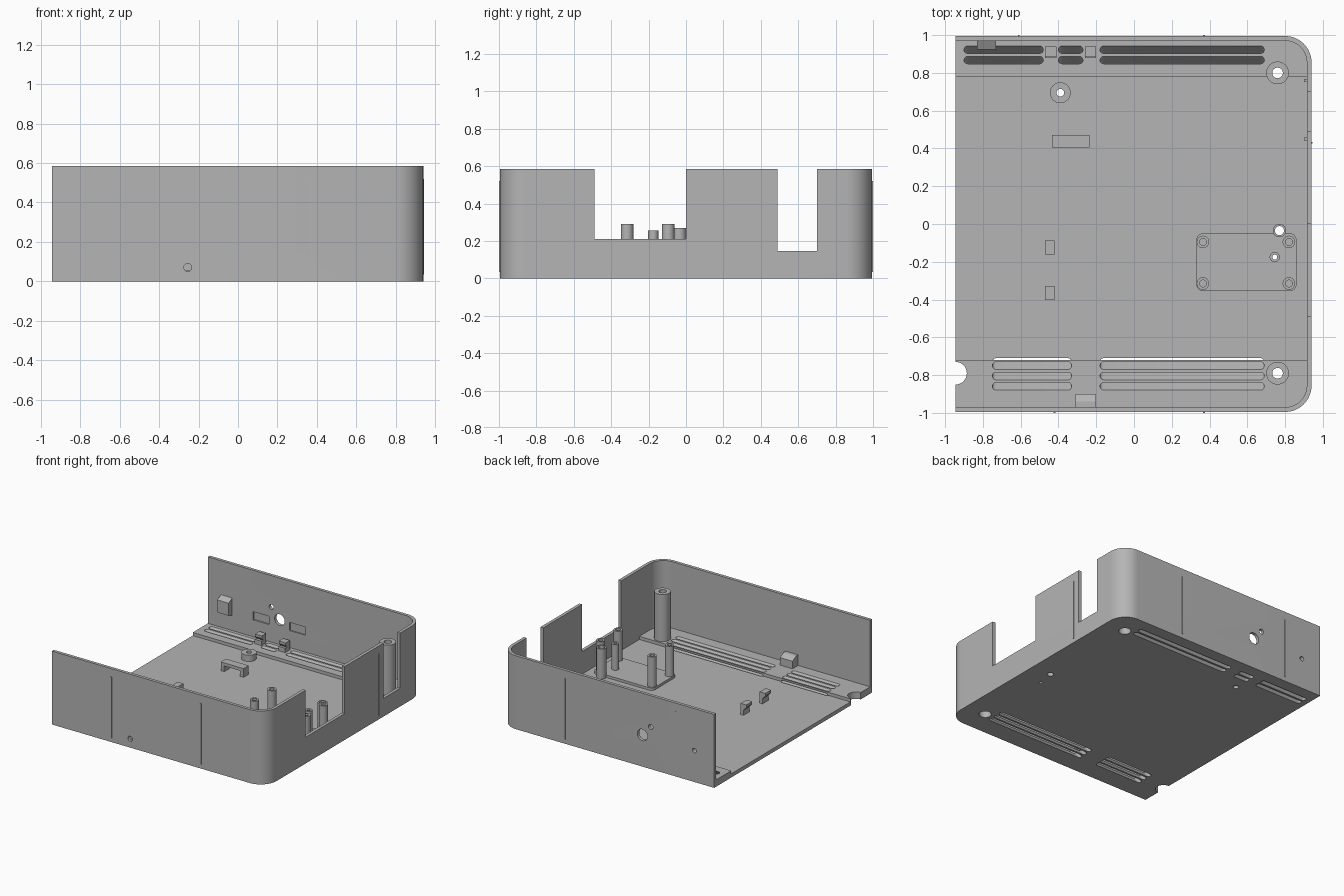
import bpy, bmesh
from math import sin, cos, pi

cube = bpy.data.objects.get("Cube")
if cube:
    bpy.data.objects.remove(cube, do_unlink=True)

grey = bpy.data.materials.new("plain grey")
grey.use_nodes = True
GREY = (0.46, 0.46, 0.46, 1)
grey.diffuse_color = GREY
grey.node_tree.nodes["Principled BSDF"].inputs["Base Color"].default_value = GREY

X0, X1, Y, H = -0.945, 0.94, 0.995, 0.585   # case outline
WALL, FLOOR, STRIP = 0.025, 0.03, 0.055


def prism(name, pts, z0, z1, shear=0, axis="z"):
    """Extrude an outline along z, or a (y, z) outline along x."""
    bm = bmesh.new()
    place = (lambda p, t, s: (p[0], p[1] + s, t)) if axis == "z" else (lambda p, t, s: (t, p[0], p[1]))
    low = [bm.verts.new(place(p, z0, 0)) for p in pts]
    top = [bm.verts.new(place(p, z1, shear)) for p in pts]
    bm.faces.new(low)
    bm.faces.new(top)
    for i in range(len(pts)):
        j = (i + 1) % len(pts)
        bm.faces.new((low[i], low[j], top[j], top[i]))
    bmesh.ops.recalc_face_normals(bm, faces=bm.faces)
    mesh = bpy.data.meshes.new(name)
    bm.to_mesh(mesh)
    bm.free()
    mesh.materials.append(grey)
    ob = bpy.data.objects.new(name, mesh)
    bpy.context.collection.objects.link(ob)
    return ob


def box(name, x0, x1, y0, y1, z0, z1):
    return prism(name, [(x0, y0), (x1, y0), (x1, y1), (x0, y1)], z0, z1)


def arc(x, y, r, a0, a1, n):
    return [(x + r * cos(a0 + (a1 - a0) * i / n), y + r * sin(a0 + (a1 - a0) * i / n)) for i in range(n + 1)]


def rod(name, x, y, r, z0, z1):
    return prism(name, arc(x, y, r, 0, 2 * pi, 32)[:-1], z0, z1)


def rod_y(name, x, z, r, y0, y1):
    ob = rod(name, x, -z, r, y0, y1)
    for v in ob.data.vertices:
        v.co = (v.co.x, v.co.z, -v.co.y)
    return ob


def slot(x0, x1, y, r, z0, z1, shear):
    pts = arc(x1 - r, y, r, -pi / 2, pi / 2, 8) + arc(x0 + r, y, r, pi / 2, 1.5 * pi, 8)
    return prism("slot_cutter", pts, z0, z1, shear)


def rounded_rect(x0, x1, y0, y1, r):
    return (arc(x1 - r, y0 + r, r, -pi / 2, 0, 12) + arc(x1 - r, y1 - r, r, 0, pi / 2, 12)
            + arc(x0 + r, y1 - r, r, pi / 2, pi, 12) + arc(x0 + r, y0 + r, r, pi, 1.5 * pi, 12))


def case_outline(x0, inset, r):
    x, y = X1 - inset, Y - inset
    return ([(x0, -y)] + arc(x - r, -y + r, r, -pi / 2, 0, 16)
            + arc(x - r, y - r, r, 0, pi / 2, 16) + [(x0, y)])


def cut(parts, cutters):
    for ob in parts:
        for c in cutters:
            m = ob.modifiers.new("cut", "BOOLEAN")
            m.operation, m.solver, m.object = "DIFFERENCE", "EXACT", c
    dg = bpy.context.evaluated_depsgraph_get()
    for ob in parts:
        mesh = bpy.data.meshes.new_from_object(ob.evaluated_get(dg))
        ob.modifiers.clear()
        ob.data = mesh
    for c in cutters:
        bpy.data.objects.remove(c, do_unlink=True)


# Open tray with rounded corners, and the raised vent strips
shell = prism("case_shell", case_outline(X0, 0, 0.14), 0, H)
cavity = prism("cavity_cutter", case_outline(-1.5, WALL, 0.115), FLOOR, 1)
notches = [box("notch_cutter", 0.85, 1.1, -0.49, 0, 0.21, 1),
           box("notch_cutter", 0.85, 1.1, 0.49, 0.70, 0.145, 1)]
cut([shell], [cavity] + notches)


def strip_outline(y_in, side):
    r = 0.115
    x, y = X1 - WALL + 0.005, Y - WALL + 0.005
    pts = [(X0, y_in), (x, y_in)] + arc(x - r, y - r, r, 0, pi / 2, 12) + [(X0, y)]
    return [(px, py * side) for px, py in pts]


back_strip = prism("back_vent_strip", strip_outline(0.78, 1), 0.02, STRIP)
front_strip = prism("front_vent_strip", strip_outline(0.72, -1), 0.02, STRIP)

# Slanted vent slots and the cable notch
z0, z1, lean = -0.02, 0.08, 0.08
drop = lean * (STRIP - z0) / (z1 - z0)
back_slots = [slot(a, b, y - drop, 0.02, z0, z1, lean) for y in (0.923, 0.868)
              for a, b in ((-0.9, -0.48), (-0.4, -0.27), (-0.18, 0.69))]
front_slots = [slot(a, b, y + drop, 0.02, z0, z1, -lean) for y in (-0.75, -0.805, -0.86)
               for a, b in ((-0.75, -0.33), (-0.18, 0.69))]
cut([shell, back_strip], back_slots)
cut([shell, front_strip], front_slots + [rod("cable_cutter", X0, -0.79, 0.06, -0.1, 0.2)])

# Tall screw posts with counterbored holes from below
for name, y, strip in (("back_screw_post", 0.8, back_strip), ("front_screw_post", -0.79, front_strip)):
    post = rod(name, 0.76, y, 0.06, 0.02, 0.43)
    cut([shell, strip, post], [rod("bore", 0.76, y, 0.028, -0.1, 0.6), rod("counterbore", 0.76, y, 0.045, -0.1, 0.3)])

# Short posts with through holes
for name, x, y, r, hole, top in (("low_round_boss", -0.39, 0.695, 0.055, 0.02, 0.08),
                                 ("guide_post", 0.77, -0.035, 0.035, 0.024, 0.27),
                                 ("button_post", 0.745, -0.175, 0.027, 0.013, 0.255)):
    post = rod(name, x, y, r, 0.02, top)
    cut([shell, post], [rod("bore", x, y, hole, -0.1, 0.6)])

# Circuit board platform and its four standoffs
platform = prism("board_platform", rounded_rect(0.33, 0.86, -0.355, -0.05, 0.035), 0.02, 0.05)
cut([platform], [rod("bore", 0.745, -0.175, 0.013, -0.1, 0.6), rod("bore", 0.77, -0.035, 0.024, -0.1, 0.6)])
for x in (0.365, 0.82):
    for y in (-0.095, -0.315):
        post = rod("board_standoff", x, y, 0.033, 0.04, 0.29)
        cut([post], [rod("bore", x, y, 0.018, 0.1, 0.6)])

# Blocks behind the front and back holes
front_block = prism("front_hole_block", [(-0.98, 0.03), (-0.9, 0.03), (-0.9, 0.115), (-0.94, 0.14), (-0.98, 0.14)],
                    -0.31, -0.2, axis="x")
back_block = prism("back_hole_block", [(0.98, 0.17), (0.925, 0.19), (0.925, 0.29), (0.98, 0.32)],
                   -0.83, -0.73, axis="x")
cut([shell, front_block], [rod_y("bore", -0.255, 0.07, 0.02, -1.1, -0.93)])
cut([shell, back_block], [rod_y("bore", -0.77, 0.25, 0.018, 0.95, 1.1)])

# Back wall openings and inner recesses
cut([shell], [rod_y("bore", -0.312, 0.252, 0.045, 0.9, 1.1), rod_y("bore", -0.385, 0.335, 0.02, 0.9, 1.1),
              box("recess", -0.545, -0.405, 0.9, 0.98, 0.19, 0.255),
              box("recess", -0.225, -0.085, 0.9, 0.98, 0.19, 0.255)])

# Clips on the back strip and hooks on the floor
for x in (-0.44, -0.23):
    box("strip_clip_base", x - 0.03, x + 0.03, 0.88, 0.94, 0.04, 0.09)
    prism("strip_clip_head", [(0.91, 0.08), (0.94, 0.08), (0.94, 0.13), (0.885, 0.13), (0.885, 0.11)],
          x - 0.03, x + 0.03, axis="x")
for y in (-0.125, -0.365):
    hook = prism("floor_hook", [(-0.445, 0.02), (-0.42, 0.02), (-0.42, 0.12), (-0.47, 0.12), (-0.47, 0.1), (-0.445, 0.07)],
                 y - 0.037, y + 0.037)
    for v in hook.data.vertices:
        v.co = (v.co.x, v.co.z, v.co.y)
    hook.data.flip_normals()

# Cable bridge
box("cable_bridge_top", -0.435, -0.235, 0.405, 0.47, 0.075, 0.1)
for x in (-0.435, -0.265):
    box("cable_bridge_leg", x, x + 0.03, 0.405, 0.47, 0.02, 0.08)

# Thin ribs outside the walls and two guide ribs inside
for x, side in ((-0.42, -1), (0.37, -1), (-0.61, 1), (0.37, 1)):
    a, b = sorted((side * (Y - 0.01), side * (Y + 0.005)))
    box("wall_rib", x - 0.005, x + 0.005, a, b, 0.035, 0.52)
box("side_wall_rib", X1 - 0.01, X1 + 0.005, 0.425, 0.435, 0.035, 0.52)
for y in (0.45, 0.76):
    box("inner_guide_rib", 0.9, 0.92, y - 0.007, y + 0.007, 0.02, 0.25)

# Smooth round surfaces, keep the edges sharp
bpy.ops.object.select_all(action="DESELECT")
for ob in bpy.context.collection.objects:
    if ob.type == "MESH":
        ob.select_set(True)
        bpy.context.view_layer.objects.active = ob
bpy.ops.object.shade_smooth_by_angle(angle=pi / 6)
